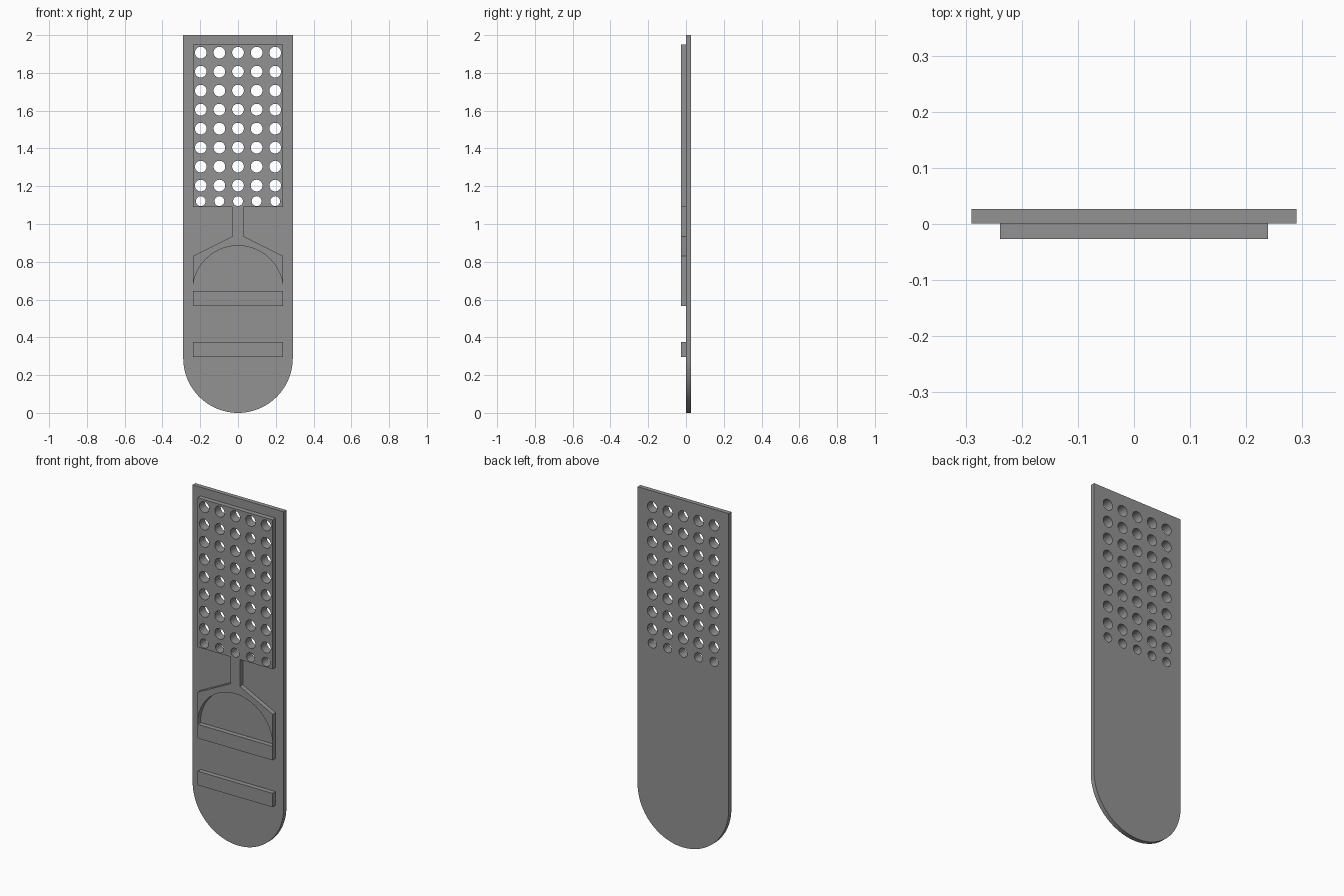
import bpy, bmesh, math

if "Cube" in bpy.data.objects:
    bpy.data.objects.remove(bpy.data.objects["Cube"])

grey = bpy.data.materials.new("mid grey")
grey.diffuse_color = (0.29, 0.29, 0.29, 1)
grey.use_nodes = True
grey.node_tree.nodes["Principled BSDF"].inputs["Base Color"].default_value = grey.diffuse_color


def arc(cx, cz, r, start, end, n):
    """Points on an arc, angles in degrees."""
    pts = []
    for i in range(n + 1):
        a = math.radians(start + (end - start) * i / n)
        pts.append((cx + r * math.cos(a), cz + r * math.sin(a)))
    return pts


def rect(x, z0, z1):
    return [(-x, z0), (x, z0), (x, z1), (-x, z1)]


def slab(name, outline, y0, y1, holes=()):
    """Filled x-z outline with holes, extruded from y0 to y1."""
    curve = bpy.data.curves.new(name, 'CURVE')
    curve.dimensions = '2D'
    curve.fill_mode = 'BOTH'
    curve.extrude = (y1 - y0) / 2
    for loop in [outline, *holes]:
        spline = curve.splines.new('POLY')
        spline.points.add(len(loop) - 1)
        for p, (x, z) in zip(spline.points, loop):
            p.co = (x, z, 0, 1)
        spline.use_cyclic_u = True
    temp = bpy.data.objects.new(name + "_curve", curve)
    bpy.context.collection.objects.link(temp)
    bpy.context.view_layer.update()
    deps = bpy.context.evaluated_depsgraph_get()
    mesh = bpy.data.meshes.new_from_object(temp.evaluated_get(deps))
    bpy.data.objects.remove(temp)

    # weld caps to walls, stand upright, tidy normals
    bm = bmesh.new()
    bm.from_mesh(mesh)
    bmesh.ops.remove_doubles(bm, verts=bm.verts, dist=1e-5)
    for v in bm.verts:
        x, z, d = v.co
        v.co = (x, (y0 + y1) / 2 - d, z)
    bmesh.ops.recalc_face_normals(bm, faces=bm.faces)
    for f in bm.faces:
        f.smooth = True
    bm.to_mesh(mesh)
    bm.free()
    mesh.set_sharp_from_angle(angle=math.radians(30))
    mesh.materials.clear()
    mesh.materials.append(grey)
    obj = bpy.data.objects.new(name, mesh)
    bpy.context.collection.objects.link(obj)
    return obj


BACK, MID, FRONT = 0.0265, 0.001, -0.0265

# Grid of through holes: eight full rows and a smaller bottom row
rows = [(1.907 - 0.1005 * i, 0.031) for i in range(8)] + [(1.121, 0.026)]
holes = [arc(0.0985 * c, z, r, 0, 348.75, 31)
         for z, r in rows for c in range(-2, 3)]

# Backing board with rounded bottom end
board = [(0.29, 2.0), (-0.29, 2.0)] + arc(0, 0.29, 0.29, 180, 360, 48)
slab("backing_board", board, MID, BACK, holes)

# Raised perforated panel
slab("perforated_panel", rect(0.239, 1.09, 1.95), FRONT, MID, holes)

# Neck flaring into shoulders with an arched opening below
arch = arc(0, 0.645, 0.24, 173, 7, 40)
neck = ([(0.03, 1.09), (-0.03, 1.09), (-0.03, 0.935), (-0.239, 0.83),
         (-0.239, 0.645)] + arch +
        [(0.239, 0.645), (0.239, 0.83), (0.03, 0.935)])
slab("arched_neck", neck, FRONT, MID)

# Cross bars
slab("upper_bar", rect(0.238, 0.565, 0.645), FRONT, MID)
slab("lower_bar", rect(0.238, 0.295, 0.375), FRONT, MID)
